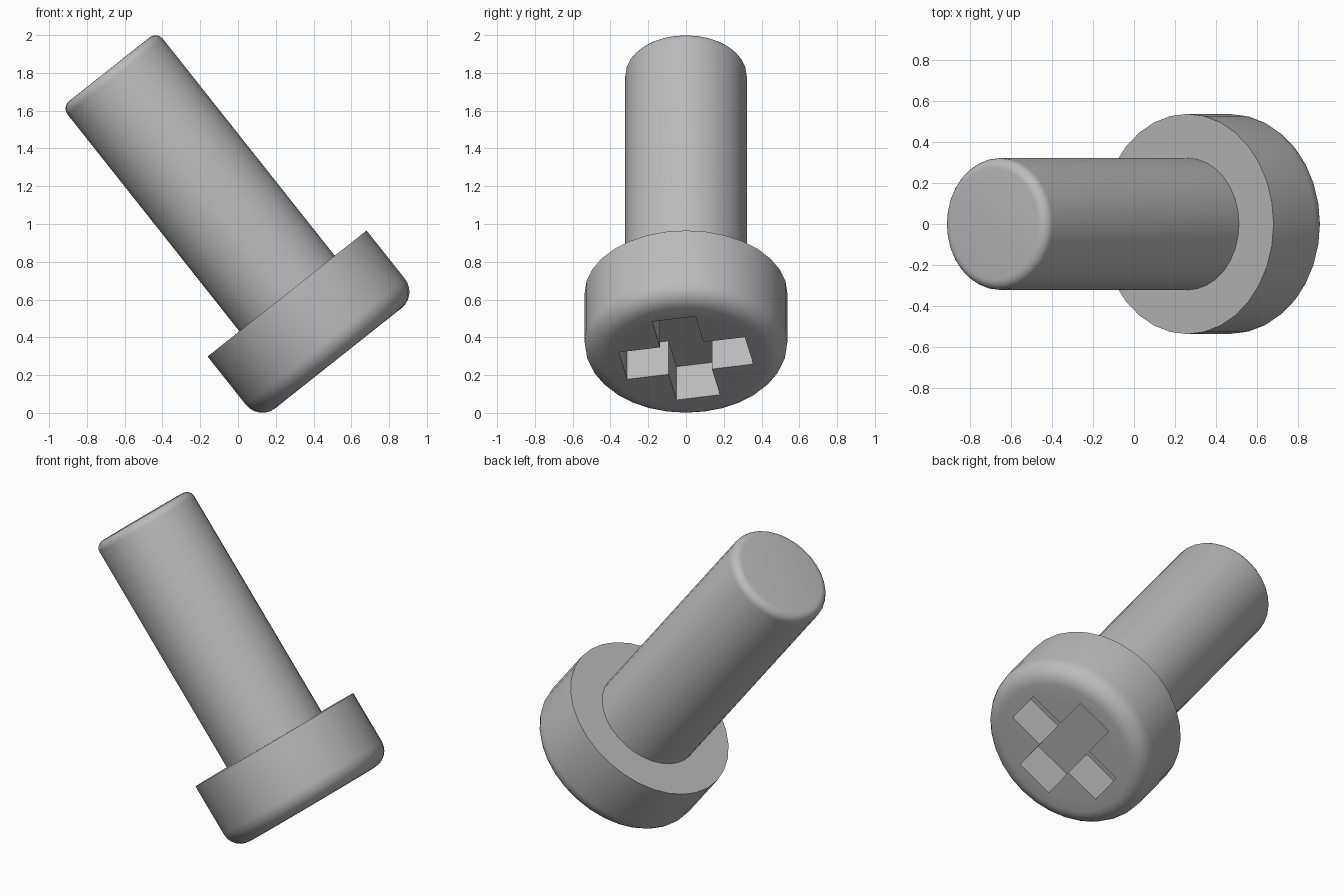
import bpy, bmesh
from math import radians
from mathutils import Matrix

cube = bpy.data.objects.get("Cube")
if cube:
    bpy.data.objects.remove(cube, do_unlink=True)

SEAT = (0.26, 0, 0.632)      # centre of the underside of the head
TILT = radians(-38.4)
SIDES = 32
PLACE = Matrix.Translation(SEAT) @ Matrix.Rotation(TILT, 4, 'Y')

steel = bpy.data.materials.new("grey_steel")
steel.use_nodes = True
GREY = (0.5, 0.5, 0.5, 1)
steel.diffuse_color = GREY
steel.node_tree.nodes["Principled BSDF"].inputs["Base Color"].default_value = GREY


def add_object(name, bm):
    bmesh.ops.recalc_face_normals(bm, faces=bm.faces)
    mesh = bpy.data.meshes.new(name)
    bm.to_mesh(mesh)
    bm.free()
    mesh.materials.append(steel)
    obj = bpy.data.objects.new(name, mesh)
    obj.matrix_world = PLACE
    bpy.context.collection.objects.link(obj)
    return obj


def rounded_cylinder(name, radius, z0, z1, rounding):
    """Cylinder along z from z0 to z1 with its rim at z1 rounded."""
    bm = bmesh.new()
    bmesh.ops.create_cone(bm, cap_ends=True, segments=SIDES, radius1=radius,
                          radius2=radius, depth=abs(z1 - z0),
                          matrix=Matrix.Translation((0, 0, (z0 + z1) / 2)))
    rim = [e for e in bm.edges if all(abs(v.co.z - z1) < 1e-4 for v in e.verts)]
    bmesh.ops.bevel(bm, geom=rim, offset=rounding, offset_type='OFFSET',
                    segments=6, profile=0.5, affect='EDGES')
    return add_object(name, bm)


def cross_prism(name, half_length, half_width, z0, z1, turn):
    """Plus-shaped prism, used to cut the driver recess."""
    bm = bmesh.new()
    a, b = half_length, half_width
    arm = [(a, -b), (a, b), (b, b)]
    points = []
    for x, y in arm:
        points.append((x, y))
    for i in range(9):
        x, y = points[-3]
        points.append((-y, x))
    face = bm.faces.new([bm.verts.new((x, y, z0)) for x, y in points])
    side = bmesh.ops.extrude_face_region(bm, geom=[face])["geom"]
    top = [g for g in side if isinstance(g, bmesh.types.BMVert)]
    bmesh.ops.translate(bm, verts=top, vec=(0, 0, z1 - z0))
    bmesh.ops.rotate(bm, verts=bm.verts, matrix=Matrix.Rotation(turn, 3, 'Z'))
    return add_object(name, bm)


# Shaft and head
HEAD = 0.437
shaft = rounded_cylinder("shaft", 0.322, -0.02, 1.515, 0.05)
head = rounded_cylinder("head", 0.537, 0, -HEAD, 0.11)

# Cross recess cut into the head
cutter = cross_prism("recess_cutter", 0.34, 0.117, -HEAD - 0.1, -HEAD + 0.225,
                     radians(-11))
cutter.hide_render = True
cut = head.modifiers.new("cross_recess", 'BOOLEAN')
cut.operation = 'DIFFERENCE'
cut.solver = 'EXACT'
cut.object = cutter
bpy.context.view_layer.objects.active = head
bpy.ops.object.modifier_apply(modifier=cut.name)
bpy.data.objects.remove(cutter, do_unlink=True)

# Smooth sides, sharp rims
bpy.ops.object.select_all(action='DESELECT')
for part in (shaft, head):
    part.select_set(True)
bpy.ops.object.shade_smooth_by_angle(angle=radians(30))
